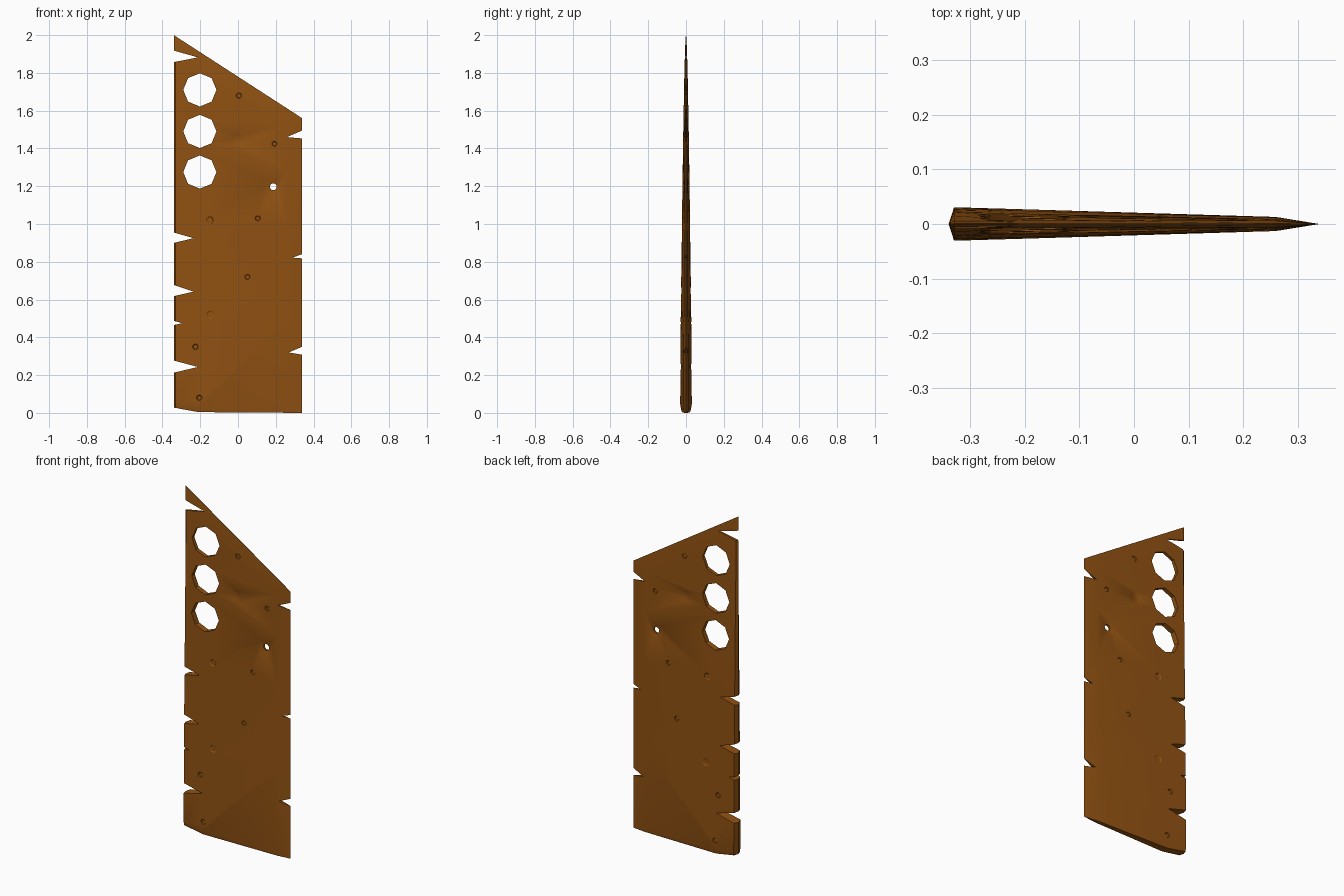
import bpy, bmesh, math
from mathutils import Matrix, Vector

if "Cube" in bpy.data.objects:
    bpy.data.objects.remove(bpy.data.objects["Cube"])


def lerp_table(t, table):
    """Piecewise-linear lookup."""
    for (a, va), (b, vb) in zip(table, table[1:]):
        if t <= b:
            return va + (vb - va) * max(0.0, (t - a) / (b - a))
    return table[-1][1]


def half_thickness(x, z):
    across = lerp_table(x, [(-0.34, 0), (-0.33, 0.031), (0.26, 0.013), (0.34, 0)])
    taper = lerp_table(z, [(0, 1), (0.5, 0.9), (1.0, 0.7), (1.5, 0.47), (1.85, 0.27), (2, 0.12)])
    return across * taper


def slant(x):
    return 1.78 - 0.647 * x


def base(x):
    return lerp_table(x, [(-0.34, 0.028), (-0.21, 0.004), (0.34, 0.0)])


def make_object(name, bm):
    bmesh.ops.recalc_face_normals(bm, faces=bm.faces)
    me = bpy.data.meshes.new(name)
    bm.to_mesh(me)
    bm.free()
    ob = bpy.data.objects.new(name, me)
    bpy.context.collection.objects.link(ob)
    return ob


# Blade body: tapered slab, sharp on both long sides and along the slanted top
columns = [-0.34, -0.33, -0.21, 0.26, 0.34]
rows = [lambda x: base(x), lambda x: base(x) + 0.02, lambda x: 0.5, lambda x: 1.0,
        lambda x: 1.36 - 0.3 * x, lambda x: slant(x) - 0.09, lambda x: slant(x)]
bm = bmesh.new()
grid = {}
for r, row in enumerate(rows):
    for c, x in enumerate(columns):
        z = row(x)
        y = half_thickness(x, z)
        if r == 0:
            y *= 0.8
        if r == len(rows) - 1:
            y = min(y, 0.0012)
        if c in (0, len(columns) - 1):
            grid[r, c, -1] = grid[r, c, 1] = bm.verts.new((x, 0, z))
        else:
            for s in (-1, 1):
                grid[r, c, s] = bm.verts.new((x, s * y, z))


def add_face(*verts):
    bm.faces.new(list(dict.fromkeys(verts)))


for c in range(len(columns) - 1):
    for r in range(len(rows) - 1):
        for s in (-1, 1):
            add_face(grid[r, c, s], grid[r, c + 1, s], grid[r + 1, c + 1, s], grid[r + 1, c, s])
    for r in (0, len(rows) - 1):
        add_face(grid[r, c, -1], grid[r, c + 1, -1], grid[r, c + 1, 1], grid[r, c, 1])
bmesh.ops.triangulate(bm, faces=bm.faces)
blade = make_object("blade", bm)


# Through cuts: edge notches, octagonal holes and the small round hole
def prism(bm, outline):
    front = [bm.verts.new((x, -0.1, z)) for x, z in outline]
    back = [bm.verts.new((x, 0.1, z)) for x, z in outline]
    bm.faces.new(front)
    bm.faces.new(back[::-1])
    n = len(outline)
    for i in range(n):
        j = (i + 1) % n
        bm.faces.new((front[i], back[i], back[j], front[j]))


def circle(x, z, r, n):
    return [(x + r * math.cos(2 * math.pi * i / n), z + r * math.sin(2 * math.pi * i / n))
            for i in range(n)]


def notch(bm, side, top, tip_x, tip_z, bottom):
    edge = side * 0.34
    k = 0.05 / abs(edge - tip_x)          # carry the cut past the edge
    out = edge + side * 0.05
    prism(bm, [(tip_x, tip_z), (out, top + (top - tip_z) * k), (out, bottom + (bottom - tip_z) * k)])


cuts = bmesh.new()
for n in [(-1, 1.918, -0.212, 1.882, 1.857), (-1, 0.955, -0.235, 0.925, 0.9),
          (-1, 0.677, -0.235, 0.642, 0.618), (-1, 0.487, -0.295, 0.475, 0.465),
          (-1, 0.277, -0.212, 0.243, 0.213), (1, 1.495, 0.258, 1.46, 1.453),
          (1, 0.84, 0.287, 0.822, 0.818), (1, 0.35, 0.268, 0.32, 0.308)]:
    notch(cuts, *n)
for z in (1.71, 1.49, 1.275):
    prism(cuts, circle(-0.202, z, 0.088, 8))
prism(cuts, circle(0.187, 1.197, 0.018, 12))

# Shallow pits on both faces, including the countersink round the small hole
pits = bmesh.new()
for x, z, r in [(-0.003, 1.45, 0.034), (0.005, 1.68, 0.016), (0.193, 1.425, 0.014),
                (0.187, 1.197, 0.036), (0.105, 1.03, 0.014), (-0.15, 1.02, 0.02),
                (0.05, 0.72, 0.015), (-0.145, 0.52, 0.022), (-0.225, 0.35, 0.015),
                (-0.205, 0.08, 0.015)]:
    y = half_thickness(x, z)
    for s in (-1, 1):
        rot = Matrix.Rotation(-s * math.pi / 2, 4, 'X')
        # cone axis points outward from the blade face
        bmesh.ops.create_cone(pits, cap_ends=True, segments=12, radius1=r * 0.75,
                              radius2=r * 1.25, depth=0.007,
                              matrix=Matrix.Translation(Vector((x, s * y, z))) @ rot)

bpy.context.view_layer.objects.active = blade
for name, cutter_bm in (("pit_cutter", pits), ("hole_cutter", cuts)):
    cutter = make_object(name, cutter_bm)
    cutter.hide_render = True
    mod = blade.modifiers.new(name, 'BOOLEAN')
    mod.operation = 'DIFFERENCE'
    mod.solver = 'EXACT'
    mod.object = cutter
    bpy.ops.object.modifier_apply(modifier=mod.name)
    bpy.data.objects.remove(cutter)

# Single rusty brown metal
mat = bpy.data.materials.new("rusty_brown")
mat.diffuse_color = (0.283, 0.084, 0.006, 1)
mat.use_nodes = True
mat.node_tree.nodes["Principled BSDF"].inputs["Base Color"].default_value = mat.diffuse_color
blade.data.materials.clear()
blade.data.materials.append(mat)
bpy.ops.object.select_all(action='DESELECT')
blade.select_set(True)
bpy.ops.object.shade_smooth_by_angle(angle=math.radians(30))
